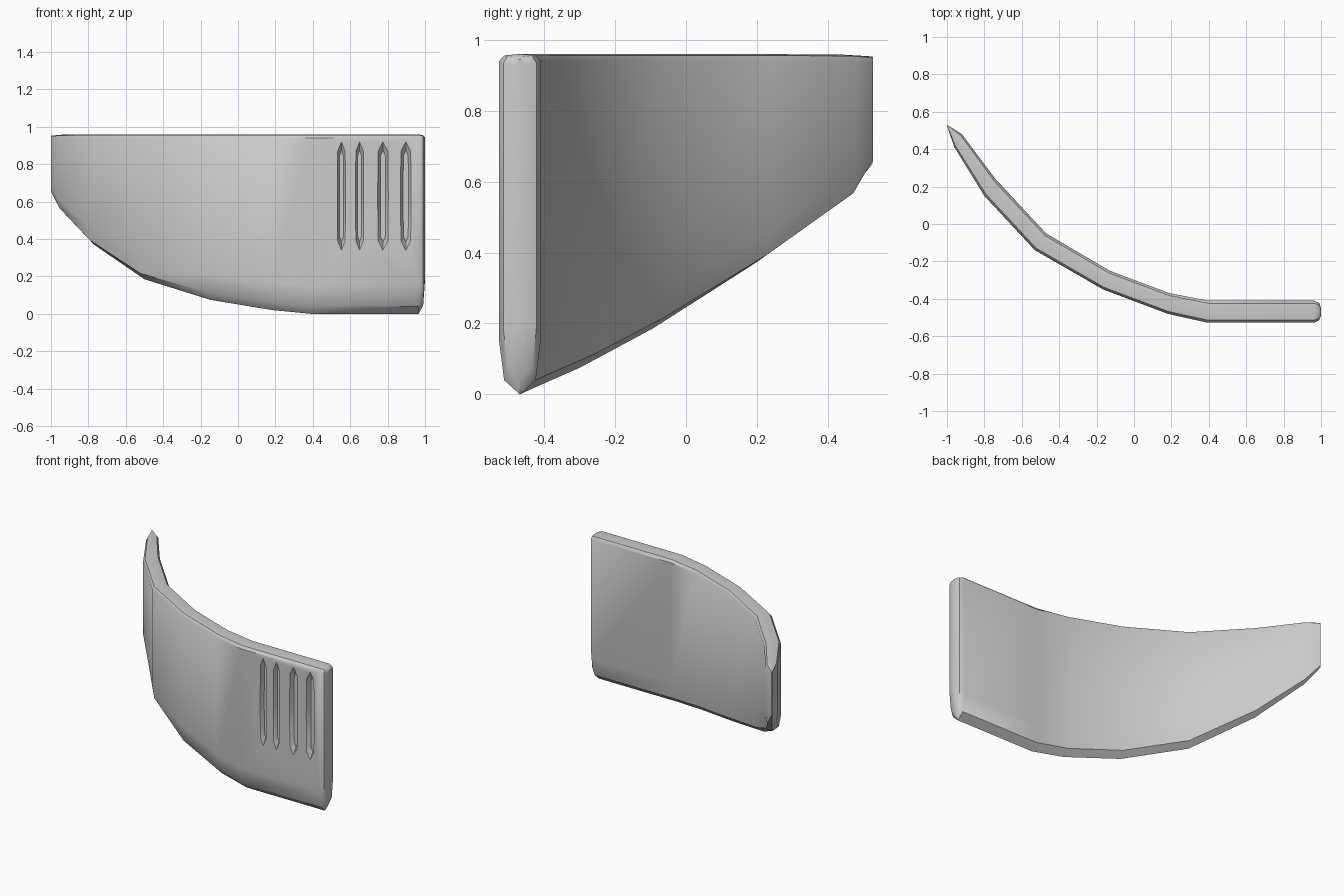
import bpy, bmesh, math

if "Cube" in bpy.data.objects:
    bpy.data.objects.remove(bpy.data.objects["Cube"])

def make_object(name, rings):
    """Skin equal-length closed rings into a capped solid."""
    bm = bmesh.new()
    loops = [[bm.verts.new(p) for p in ring] for ring in rings]
    n = len(loops[0])
    for a, b in zip(loops, loops[1:]):
        for i in range(n):
            j = (i + 1) % n
            bm.faces.new((a[i], a[j], b[j], b[i]))
    bm.faces.new(loops[0])
    bm.faces.new(loops[-1])
    bmesh.ops.recalc_face_normals(bm, faces=bm.faces[:])
    mesh = bpy.data.meshes.new(name)
    bm.to_mesh(mesh)
    bm.free()
    ob = bpy.data.objects.new(name, mesh)
    bpy.context.collection.objects.link(ob)
    return ob

# Curved plate stations: front x, y, back x, y, bottom z, top z
stations = [
    (-1.0, .524, -.996, .528, .65, .953),
    (-.96, .41, -.92, .48, .55, .958),
    (-.80, .15, -.74, .24, .37, .96),
    (-.53, -.14, -.47, -.05, .185, .96),
    (-.165, -.35, -.13, -.25, .075, .96),
    (.18, -.48, .19, -.37, .02, .96),
    (.39, -.527, .40, -.41, 0, .96),
    (.965, -.527, .965, -.41, 0, .96),
    (.99, -.515, .99, -.422, .045, .955),
    (1.0, -.487, 1.0, -.45, .18, .945),
]

def plate_ring(fx, fy, bx, by, zb, zt):
    k = (zt - zb) / .96
    half = [(.12, zb + .04 * k), (0, zb + .15 * k), (0, zt - .02), (.12, zt - .004)]
    prof = [(.5, zb)] + half + [(.5, zt)] + [(1 - t, z) for t, z in reversed(half)]
    return [(fx + (bx - fx) * t, fy + (by - fy) * t, z) for t, z in prof]

plate = make_object("curved_plate", [plate_ring(*s) for s in stations])

# Pointed vertical grooves cut into the front face
def groove_ring(x, w, y, z0, z1, tip):
    return [(x, y, z0), (x + w, y, z0 + tip), (x + w * 1.1, y, (z0 + z1) / 2),
            (x + w, y, z1 - tip), (x, y, z1), (x - w, y, z1 - tip),
            (x - w * 1.1, y, (z0 + z1) / 2), (x - w, y, z0 + tip)]

for i, (x, w) in enumerate([(.553, .02), (.65, .02), (.775, .026), (.897, .026)]):
    cutter = make_object(f"groove_cutter_{i + 1}", [
        groove_ring(x, w, -.56, .34, .92, .05),
        groove_ring(x, w, -.527, .34, .92, .05),
        groove_ring(x, w * .5, -.50, .385, .875, .03)])
    cutter.hide_render = True
    cutter.hide_set(True)
    mod = plate.modifiers.new("groove", 'BOOLEAN')
    mod.operation = 'DIFFERENCE'
    mod.solver = 'EXACT'
    mod.object = cutter

# Apply the cuts, then smooth the soft edges
bpy.context.view_layer.objects.active = plate
plate.select_set(True)
for mod in list(plate.modifiers):
    bpy.ops.object.modifier_apply(modifier=mod.name)
for ob in list(bpy.data.objects):
    if ob.name.startswith("groove_cutter"):
        bpy.data.objects.remove(ob)
bpy.ops.object.shade_smooth_by_angle(angle=math.radians(40))
